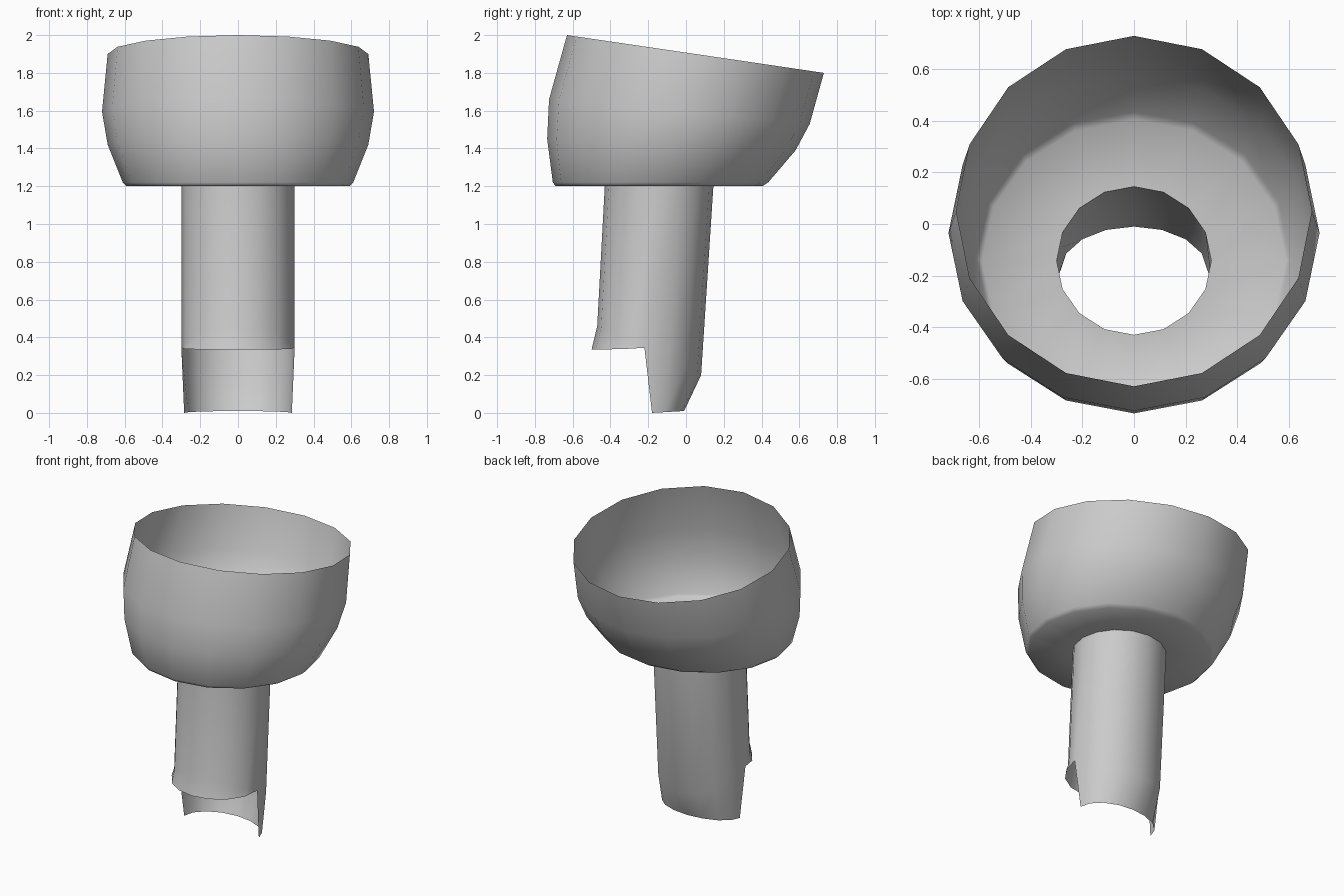
import bpy, bmesh, math

if "Cube" in bpy.data.objects:
    bpy.data.objects.remove(bpy.data.objects["Cube"])

SIDES = 16


def ring_points(front, back, rx):
    """Tilted ellipse from its front (y, z), back (y, z) and half width; starts at +x, runs via the back."""
    cy, cz = (front[0] + back[0]) / 2, (front[1] + back[1]) / 2
    dy, dz = (back[0] - front[0]) / 2, (back[1] - front[1]) / 2
    pts = []
    for i in range(SIDES):
        a = 2 * math.pi * i / SIDES
        pts.append((rx * math.cos(a), cy + dy * math.sin(a), cz + dz * math.sin(a)))
    return pts


def add_ring(bm, spec):
    return [bm.verts.new(p) for p in ring_points(*spec)]


def bridge(bm, low, high, closed=True):
    n = len(low)
    for i in range(n if closed else n - 1):
        j = (i + 1) % n
        quad = [low[i], low[j], high[j], high[i]]
        bm.faces.new(list(dict.fromkeys(quad)))  # shared corners become triangles


def finish(bm, name, angle):
    mesh = bpy.data.meshes.new(name)
    bm.to_mesh(mesh)
    bm.free()
    obj = bpy.data.objects.new(name, mesh)
    bpy.context.collection.objects.link(obj)
    bpy.ops.object.select_all(action='DESELECT')
    obj.select_set(True)
    bpy.context.view_layer.objects.active = obj
    bpy.ops.object.shade_smooth_by_angle(angle=math.radians(angle))


# Bowl: open slanted cup with a flat floor around the stem hole
bm = bmesh.new()
rings = [add_ring(bm, s) for s in (
    ((-0.43, 1.2), (0.145, 1.2), 0.30),
    ((-0.69, 1.2), (0.405, 1.2), 0.59),
    ((-0.705, 1.22), (0.435, 1.22), 0.61),
    ((-0.735, 1.45), (0.58, 1.39), 0.69),
    ((-0.725, 1.66), (0.655, 1.53), 0.72),
    ((-0.63, 2.0), (0.73, 1.8), 0.69),
)]
for low, high in zip(rings, rings[1:]):
    bridge(bm, low, high)
finish(bm, "bowl", 60)

# Stem: leaning open tube ending in a slanted ring
bm = bmesh.new()
top = add_ring(bm, ((-0.43, 1.2), (0.145, 1.2), 0.30))
end_spec = ((-0.47, 0.46), (0.08, 0.2), 0.30)
end = add_ring(bm, end_spec)
for v in (end[0], end[SIDES // 2]):  # cut corners at both sides
    v.co.y, v.co.z = -0.22, 0.345
bridge(bm, end, top)
half = SIDES // 2

# Back half runs on down to the ground as a tapering tongue
foot = [bm.verts.new(p) for p in
        ring_points((-0.35, -0.01), (-0.01, 0.01), 0.285)[:half + 1]]
bridge(bm, foot, end[:half + 1], closed=False)

# Front half ends in a short flared lip that starts from the side corners
front_end = end[half:] + [end[0]]
lip_pts = ring_points((-0.50, 0.335), (0.06, 0.345), 0.30)[half + 1:]
lip = [front_end[0]] + [bm.verts.new(p) for p in lip_pts] + [front_end[-1]]
bridge(bm, lip, front_end, closed=False)
finish(bm, "stem", 60)
